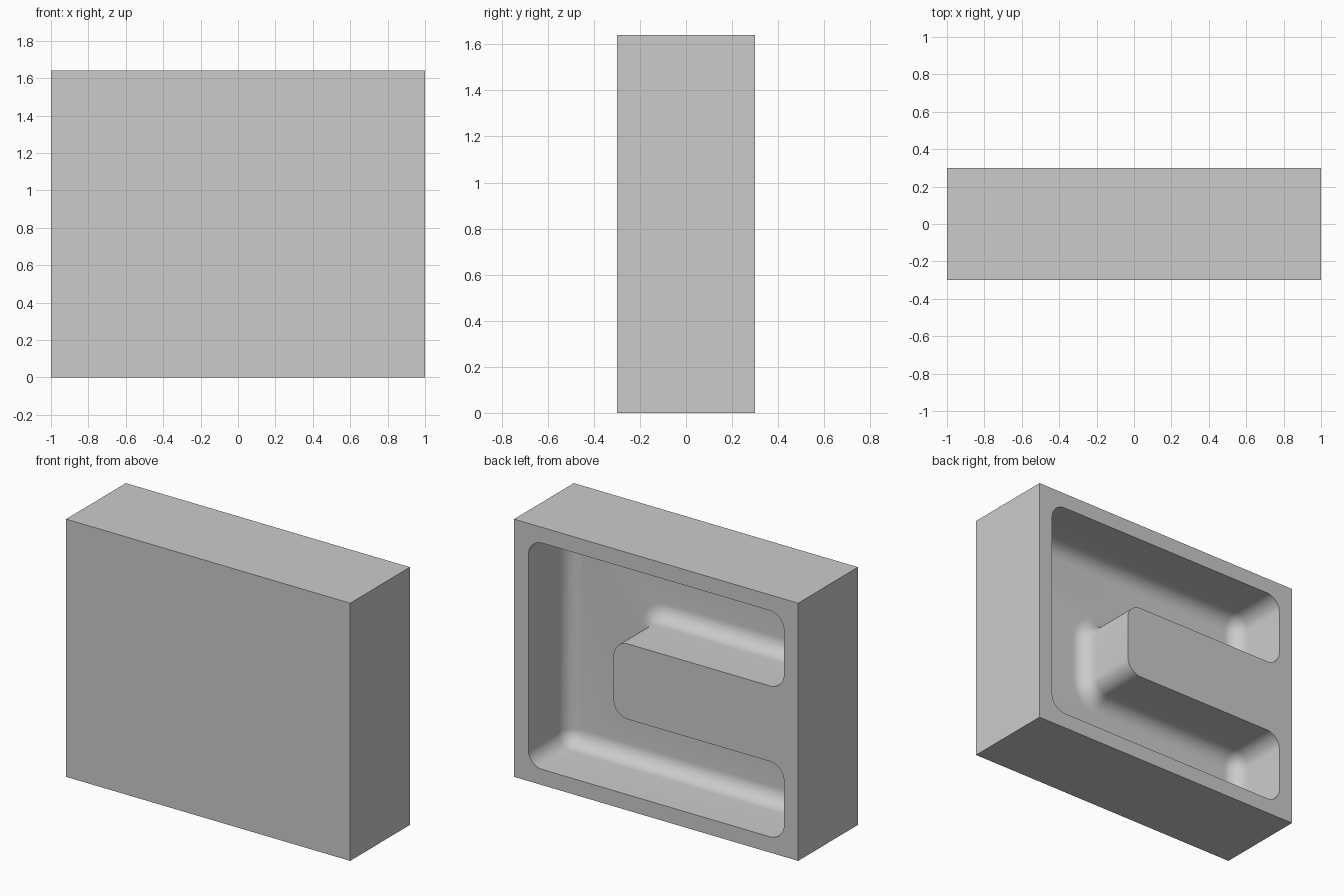
import bpy, bmesh, math
from mathutils import Vector, Matrix

cube = bpy.data.objects.get("Cube")
if cube:
    bpy.data.objects.remove(cube, do_unlink=True)

WIDTH, DEPTH, HEIGHT = 2.0, 0.6, 1.64
BACK = DEPTH / 2
POCKET_DEPTH = 0.4
RADIUS = 0.1          # corner radius and floor fillet radius
STEPS = 10

# Corners (x, z) of the C-shaped pocket around the central tongue
POCKET = [Vector(p) for p in [
    (-0.9, 0.1), (0.9, 0.1), (0.9, 1.54), (-0.9, 1.54),
    (-0.9, 1.06), (0.3, 1.06), (0.3, 0.58), (-0.9, 0.58)]]


def rounded_outline(inset):
    """Pocket outline with rounded corners, moved inward by inset."""
    points = []
    for i, corner in enumerate(POCKET):
        d0 = (corner - POCKET[i - 1]).normalized()
        d1 = (POCKET[(i + 1) % len(POCKET)] - corner).normalized()
        centre = corner + RADIUS * (d1 - d0)
        outer = d0.x * d1.y - d0.y * d1.x > 0
        rad = RADIUS - inset if outer else RADIUS + inset
        for k in range(STEPS + 1):
            a = math.pi / 2 * k / STEPS
            points.append(centre + rad * (d0 * math.sin(a) - d1 * math.cos(a)))
    return points


def add_ring(bm, y, inset):
    return [bm.verts.new((p.x, y, p.y)) for p in rounded_outline(inset)]


def close_pairs(ring):
    return list(zip(ring, ring[1:] + ring[:1]))


bm = bmesh.new()

# Outer block, open at the back
bmesh.ops.create_cube(bm, size=1, matrix=Matrix.Translation((0, 0, HEIGHT / 2))
                      @ Matrix.Diagonal((WIDTH, DEPTH, HEIGHT, 1)))
back_face = max(bm.faces, key=lambda f: f.calc_center_median().y)
rim_edges = list(back_face.edges)
bmesh.ops.delete(bm, geom=[back_face], context='FACES_ONLY')

# Pocket wall and the fillet running into its floor
fillet_start = BACK - POCKET_DEPTH + RADIUS
rings = [add_ring(bm, BACK, 0)]
for k in range(STEPS + 1):
    b = math.pi / 2 * k / STEPS
    rings.append(add_ring(bm, fillet_start - RADIUS * math.sin(b),
                          RADIUS * (1 - math.cos(b))))
for upper, lower in zip(rings, rings[1:]):
    for (a, b), (c, d) in zip(close_pairs(upper), close_pairs(lower)):
        bm.faces.new((a, b, d, c))

# Pocket floor
bm.faces.new(rings[-1])

# Back rim and tongue top, filled between block edge and pocket edge
rim_edges += [bm.edges.get(pair) for pair in close_pairs(rings[0])]
bmesh.ops.triangle_fill(bm, edges=rim_edges, use_beauty=True, normal=(0, 1, 0))

bmesh.ops.remove_doubles(bm, verts=bm.verts, dist=0.0001)
bmesh.ops.recalc_face_normals(bm, faces=bm.faces)

mesh = bpy.data.meshes.new("pocketed_block")
bm.to_mesh(mesh)
bm.free()
block = bpy.data.objects.new("pocketed_block", mesh)
bpy.context.collection.objects.link(block)

# Plain grey material
grey = bpy.data.materials.new("light_grey")
grey.use_nodes = True
colour = (0.6, 0.6, 0.6, 1)
grey.diffuse_color = colour
grey.node_tree.nodes["Principled BSDF"].inputs["Base Color"].default_value = colour
mesh.materials.append(grey)

# Smooth fillets, sharp rims
bpy.ops.object.select_all(action='DESELECT')
block.select_set(True)
bpy.context.view_layer.objects.active = block
bpy.ops.object.shade_smooth_by_angle(angle=math.radians(30))
